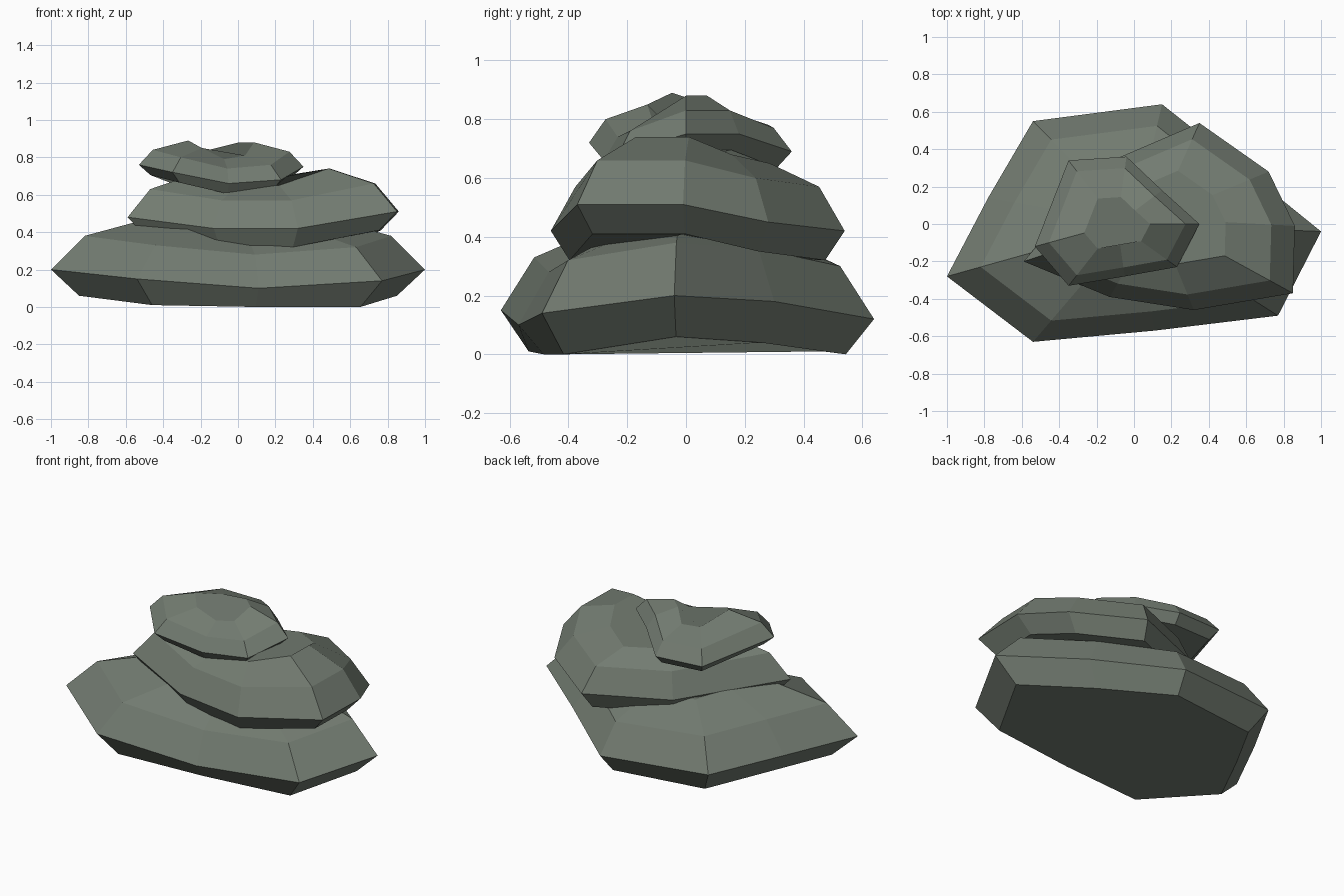
import bpy
import bmesh
from mathutils import Vector

default_cube = bpy.data.objects.get("Cube")
if default_cube:
    bpy.data.objects.remove(default_cube, do_unlink=True)


def make_material(name, colour):
    material = bpy.data.materials.new(name)
    material.use_nodes = True
    material.diffuse_color = colour
    shader = next(n for n in material.node_tree.nodes if n.type == "BSDF_PRINCIPLED")
    shader.inputs["Base Color"].default_value = colour
    shader.inputs["Roughness"].default_value = 0.9
    return material


stone = make_material("grey green stone", (0.17, 0.2, 0.165, 1))


def make_rock(name, centre, rim, layers):
    """Faceted slab: copies of the rim outline, each scaled about the centre and lifted."""
    bm = bmesh.new()
    rings = []
    for scale, lift in layers:
        ring = []
        for x, y, z in rim:
            flat = Vector(centre).lerp(Vector((x, y)), scale)
            ring.append(bm.verts.new((flat.x, flat.y, max(z + lift, 0))))
        rings.append(ring)

    # Side facets between neighbouring rings
    count = len(rim)
    for lower, upper in zip(rings, rings[1:]):
        for i in range(count):
            j = (i + 1) % count
            bm.faces.new((lower[i], lower[j], upper[j], upper[i]))

    # Flat underside and crown
    bm.faces.new(list(reversed(rings[0])))
    bm.faces.new(rings[-1])
    bmesh.ops.recalc_face_normals(bm, faces=bm.faces)

    mesh = bpy.data.meshes.new(name)
    bm.to_mesh(mesh)
    bm.free()
    mesh.materials.append(stone)
    rock = bpy.data.objects.new(name, mesh)
    bpy.context.collection.objects.link(rock)
    return rock


# Broad slab resting on the ground
make_rock(
    "bottom_rock", (0, 0),
    [(-1, -.28, .2), (-.54, -.63, .15), (.11, -.57, .1), (.77, -.49, .14),
     (1, -.04, .2), (.58, .3, .18), (.15, .64, .12), (-.54, .55, .15),
     (-.78, .14, .18)],
    [(.85, -.14), (1, 0), (.82, .18), (.45, .28)])

# Middle slab, shifted to one side
make_rock(
    "middle_rock", (.12, .03),
    [(-.59, -.2, .48), (-.13, -.39, .42), (.32, -.46, .42), (.85, -.37, .51),
     (.86, -.01, .51), (.72, .28, .45), (.35, .54, .42), (-.14, .33, .43)],
    [(.87, -.1), (1, 0), (.83, .15), (.5, .23)])

# Small slab on top
make_rock(
    "top_rock", (-.09, 0),
    [(-.53, -.12, .76), (-.35, -.33, .72), (-.05, -.28, .66), (.23, -.23, .68),
     (.35, 0, .75), (.15, .18, .75), (-.04, .36, .69), (-.35, .34, .7)],
    [(.86, -.055), (1, 0), (.83, .08), (.4, .13)])
